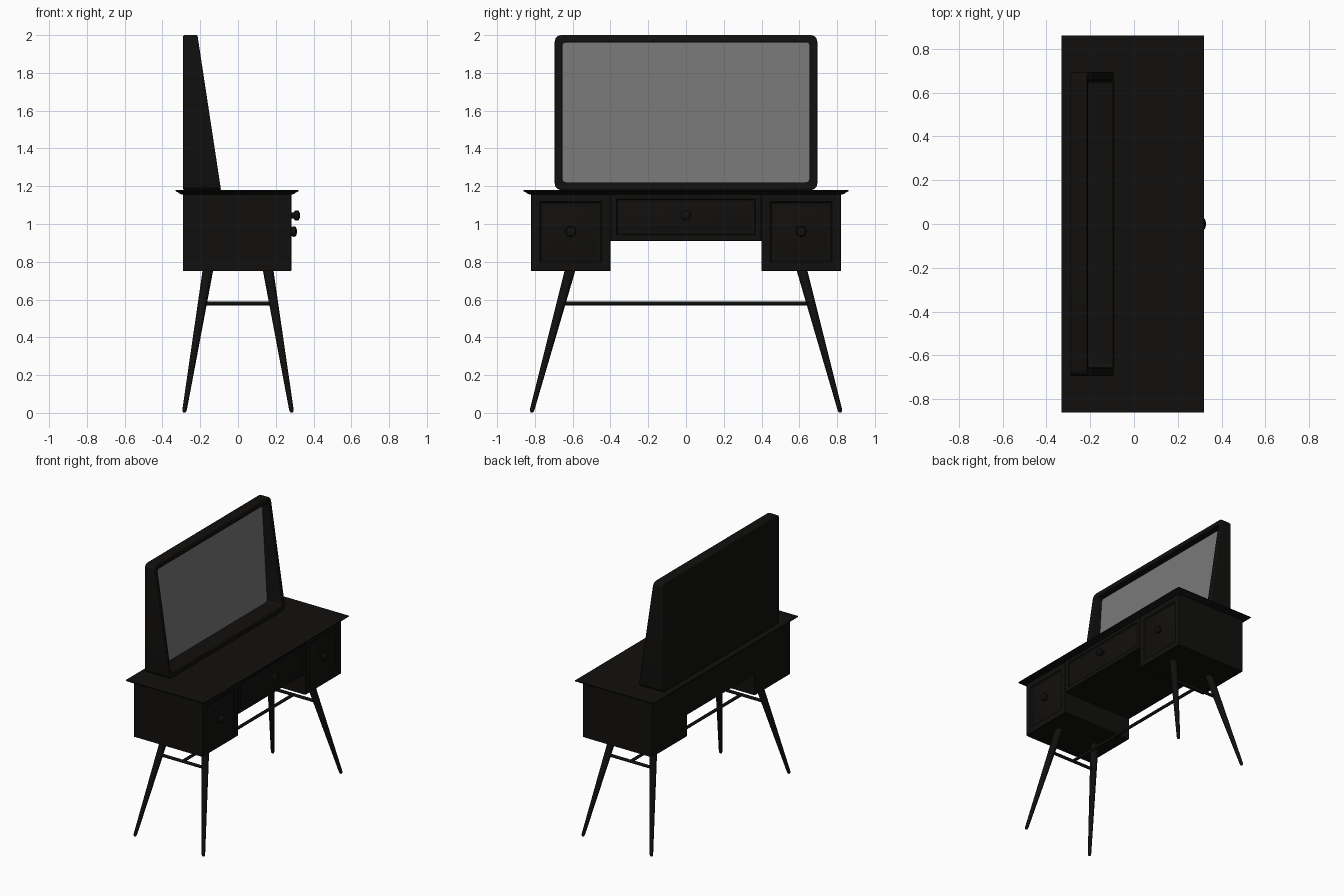
import bpy, bmesh, math
from mathutils import Vector

if "Cube" in bpy.data.objects:
    bpy.data.objects.remove(bpy.data.objects["Cube"])


def material(name, color):
    m = bpy.data.materials.new(name)
    m.diffuse_color = (*color, 1)
    m.use_nodes = True
    m.node_tree.nodes["Principled BSDF"].inputs["Base Color"].default_value = m.diffuse_color
    return m


BLACK = material("black_wood", (0.0055, 0.005, 0.0045))
GLASS = material("mirror_grey", (0.19, 0.19, 0.19))


def make(name, loops, mat=BLACK, caps=(True, True), bevel=0):
    """Skin a series of equal-length vertex loops and close the ends."""
    bm = bmesh.new()
    rings = [[bm.verts.new(p) for p in loop] for loop in loops]
    for a, b in zip(rings, rings[1:]):
        n = len(a)
        for i in range(n):
            bm.faces.new((a[i], a[(i + 1) % n], b[(i + 1) % n], b[i]))
    if caps[0]:
        bm.faces.new(rings[0][::-1])
    if caps[1]:
        bm.faces.new(rings[-1])
    bmesh.ops.recalc_face_normals(bm, faces=bm.faces)
    me = bpy.data.meshes.new(name)
    bm.to_mesh(me)
    bm.free()
    for p in me.polygons:
        p.use_smooth = True
    me.set_sharp_from_angle(angle=math.radians(35))
    me.materials.append(mat)
    ob = bpy.data.objects.new(name, me)
    bpy.context.collection.objects.link(ob)
    if bevel:
        b = ob.modifiers.new("bevel", 'BEVEL')
        b.width, b.segments = bevel, 3
        b.limit_method, b.angle_limit = 'ANGLE', math.radians(40)
    return ob


def lathe(name, start, axis, profile, sides=20):
    """Round part: profile is (distance along axis, radius)."""
    start, q = Vector(start), Vector(axis).to_track_quat('Z', 'Y')
    loops = []
    for d, r in profile:
        loops.append([start + q @ Vector((r * math.cos(t), r * math.sin(t), d))
                      for t in (2 * math.pi * i / sides for i in range(sides))])
    return make(name, loops)


# tabletop with a moulded, undercut edge
def slab_loop(inset, z):
    x0, x1, y = -0.325 + inset, 0.32 - inset, 0.86 - inset
    return [(x0 - 0.005, -y, z), (x1, -y, z), (x1, y, z), (x0 - 0.005, y, z)]


make("tabletop", [slab_loop(i, z) for i, z in
     [(0.035, 1.155), (0.022, 1.16), (0.014, 1.167), (0.004, 1.171), (0, 1.174), (0, 1.18)]])

# cabinet body: two pedestals bridged by a shallower middle
outline = [(-0.82, 0.75), (-0.4, 0.75), (-0.4, 0.91), (0.4, 0.91),
           (0.4, 0.75), (0.82, 0.75), (0.82, 1.165), (-0.82, 1.165)]
make("cabinet_body", [[(x, y, z) for y, z in outline] for x in (-0.29, 0.268)])


# drawer fronts with a sunk moulding around a raised field
def drawer_front(name, y0, y1, z0, z1, m):
    steps = [(0, 0.266), (0, 0.28), (0.002, 0.282), (m - 0.015, 0.282), (m - 0.008, 0.275),
             (m + 0.01, 0.275), (m + 0.02, 0.28)]
    make(name, [[(x, y0 + i, z0 + i), (x, y1 - i, z0 + i), (x, y1 - i, z1 - i),
                 (x, y0 + i, z1 - i)] for i, x in steps])


KNOB = [(0, 0.016), (0.012, 0.015), (0.018, 0.021), (0.026, 0.027), (0.034, 0.028),
        (0.042, 0.025), (0.047, 0.017), (0.049, 0.006)]
drawer_front("middle_drawer", -0.399, 0.399, 0.911, 1.163, 0.045)
lathe("middle_knob", (0.279, 0, 1.045), (1, 0, 0), KNOB)
for s, side in ((-1, "left"), (1, "right")):
    a, b = sorted((s * 0.401, s * 0.819))
    drawer_front(side + "_drawer", a, b, 0.751, 1.163, 0.06)
    lathe(side + "_knob", (0.263, s * 0.61, 0.96), (1, 0, 0), KNOB)

# splayed tapered legs with rounded tips
for sx in (-1, 1):
    for sy in (-1, 1):
        foot = Vector((sx * 0.285, sy * 0.818, 0.003))
        top = Vector((sx * 0.157, sy * 0.61, 0.77))
        L = (top - foot).length
        lathe("leg", foot, top - foot,
              [(0, 0.006), (0.006, 0.010), (0.016, 0.012), (L, 0.028)])

# stretchers: one rail per end and a long rail between them
for s in (-1, 1):
    lathe("end_stretcher", (-0.188, s * 0.655, 0.58), (1, 0, 0), [(0, 0.011), (0.376, 0.011)])
lathe("long_stretcher", (0, -0.655, 0.58), (0, 1, 0), [(0, 0.011), (1.31, 0.011)])


# mirror housing: wedge with rounded corners, recessed glass
def front_x(z):
    return -0.09 - (z - 1.18) * 0.152


def glass_x(z):
    return -0.215 - (z - 1.22) * 0.06


def rounded(hy, z0, z1, r, fx):
    pts = []
    for cy, cz, a0 in ((hy - r, z1 - r, 0), (r - hy, z1 - r, 90),
                       (r - hy, z0 + r, 180), (hy - r, z0 + r, 270)):
        for k in range(7):
            t = math.radians(a0 + 15 * k)
            y, z = cy + r * math.cos(t), cz + r * math.sin(t)
            pts.append((fx(z), y, z))
    return pts


outer, inner = (0.695, 1.18, 2.0, 0.035), (0.655, 1.22, 1.962, 0.02)
make("mirror_housing", [rounded(*outer, lambda z: -0.29), rounded(*outer, front_x),
                        rounded(*inner, front_x), rounded(*inner, lambda z: glass_x(z) - 0.004)],
     bevel=0.006)
make("mirror_glass", [rounded(*inner, lambda z: glass_x(z) - 0.003), rounded(*inner, glass_x)], GLASS)
